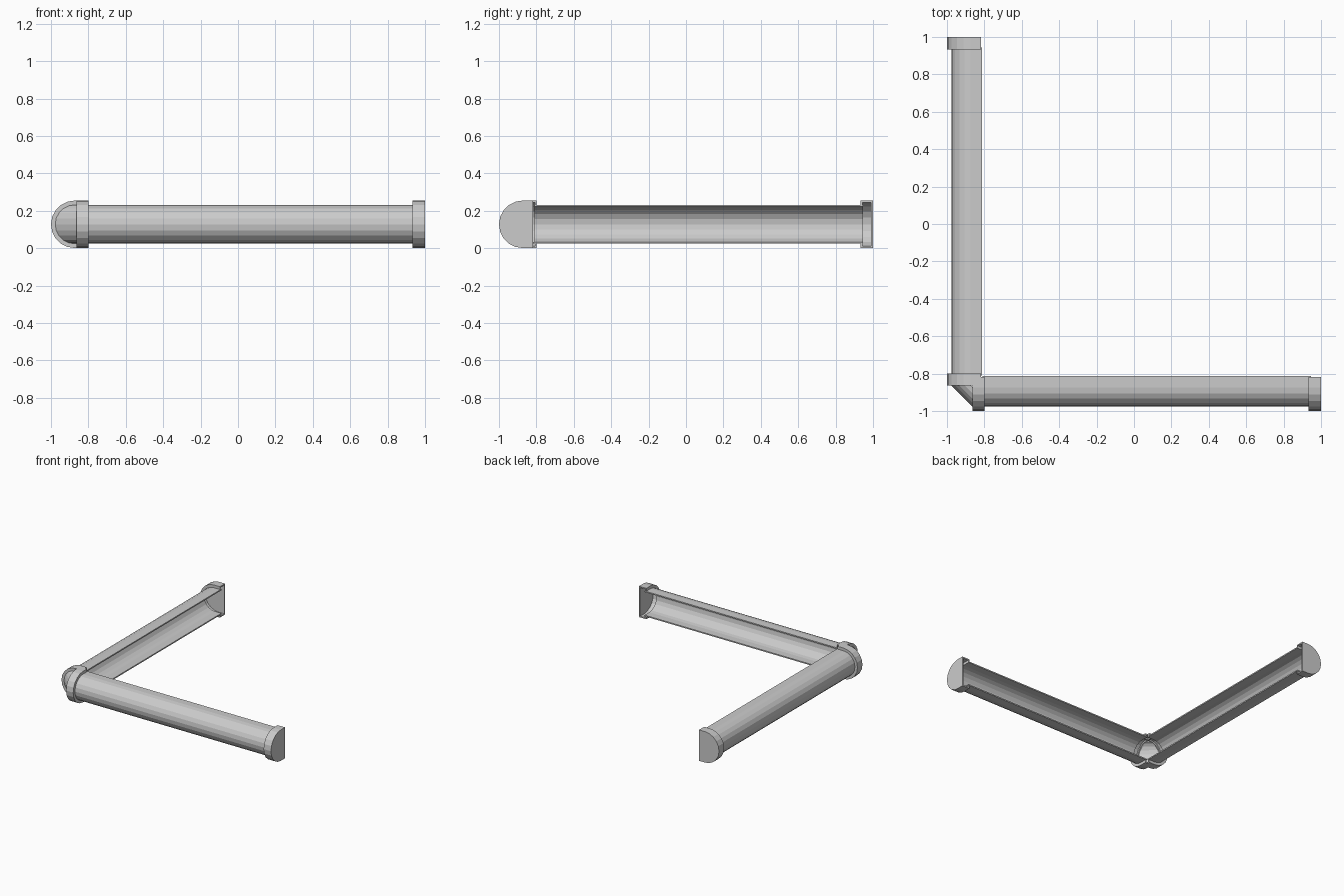
import bpy, bmesh, math

if "Cube" in bpy.data.objects:
    bpy.data.objects.remove(bpy.data.objects["Cube"])

CW, CZ = -0.873, 0.128      # axis of each half-round channel
R_TUBE, R_RING, T = 0.104, 0.127, 0.010
SIDES = 10


def section(r, lip):
    """Sideways U: lower lip, half circle, upper lip, as (across, z)."""
    arc = [(CW - r * math.sin(math.pi * i / SIDES),
            CZ - r * math.cos(math.pi * i / SIDES)) for i in range(SIDES + 1)]
    return [(lip, CZ - r)] + arc + [(lip, CZ + r)]


def place(a, w, z, swap):
    return (w, a, z) if swap else (a, w, z)


def finish(bm, name):
    bmesh.ops.recalc_face_normals(bm, faces=bm.faces)
    mesh = bpy.data.meshes.new(name)
    bm.to_mesh(mesh)
    bm.free()
    obj = bpy.data.objects.new(name, mesh)
    bpy.context.collection.objects.link(obj)
    return obj


def channel(name, path, lip, swap):
    """Sweep a closed wall outline of (along, radius) around the U section."""
    bm = bmesh.new()
    rows = [[bm.verts.new(place(a, w, z, swap)) for w, z in section(r, lip)]
            for a, r in path]
    for k, row in enumerate(rows):
        nxt = rows[(k + 1) % len(rows)]
        for i in range(len(row) - 1):
            bm.faces.new((row[i], row[i + 1], nxt[i + 1], nxt[i]))
    for i in (0, -1):
        bm.faces.new([row[i] for row in rows])
    finish(bm, name)


def end_plate(name, a0, a1, lip, swap):
    bm = bmesh.new()
    ends = [[bm.verts.new(place(a, w, z, swap)) for w, z in section(R_RING, lip)]
            for a in (a0, a1)]
    n = len(ends[0])
    for ring in ends:
        bm.faces.new(ring)
    for i in range(n):
        j = (i + 1) % n
        bm.faces.new((ends[0][i], ends[0][j], ends[1][j], ends[1][i]))
    finish(bm, name)


def ring_path(a0, a1, flange_end):
    """Thin collar wall with an inward flange at one or both ends."""
    path = [(a0, R_TUBE), (a0, R_RING), (a1, R_RING)]
    if flange_end:
        path += [(a1, R_TUBE), (a1 - T, R_TUBE), (a1 - T, R_RING - T)]
    else:
        path += [(a1, R_RING - T)]
    return path + [(a0 + T, R_RING - T), (a0 + T, R_TUBE)]


# Two matching gutter runs, one along x and one along y
for label, swap in (("front", False), ("side", True)):
    channel(label + "_gutter",
            [(-0.81, R_TUBE), (0.945, R_TUBE), (0.945, R_TUBE - T), (-0.81, R_TUBE - T)],
            -0.813, swap)
    channel(label + "_corner_collar", ring_path(-0.863, -0.798, True), -0.818, swap)
    channel(label + "_end_collar", ring_path(0.933, 0.99, False), -0.818, swap)
    end_plate(label + "_end_plate", 0.99, 1.0, -0.818, swap)

# Mitred corner shell joining the two corner collars
bm = bmesh.new()
arc = section(R_TUBE, 0)[1:-1]
side = [bm.verts.new((w, -0.863, z)) for w, z in arc]
front = [bm.verts.new((-0.863, w, z)) for w, z in arc]
for i in range(SIDES):
    bm.faces.new((side[i], side[i + 1], front[i + 1], front[i]))
corner = finish(bm, "corner_elbow")
